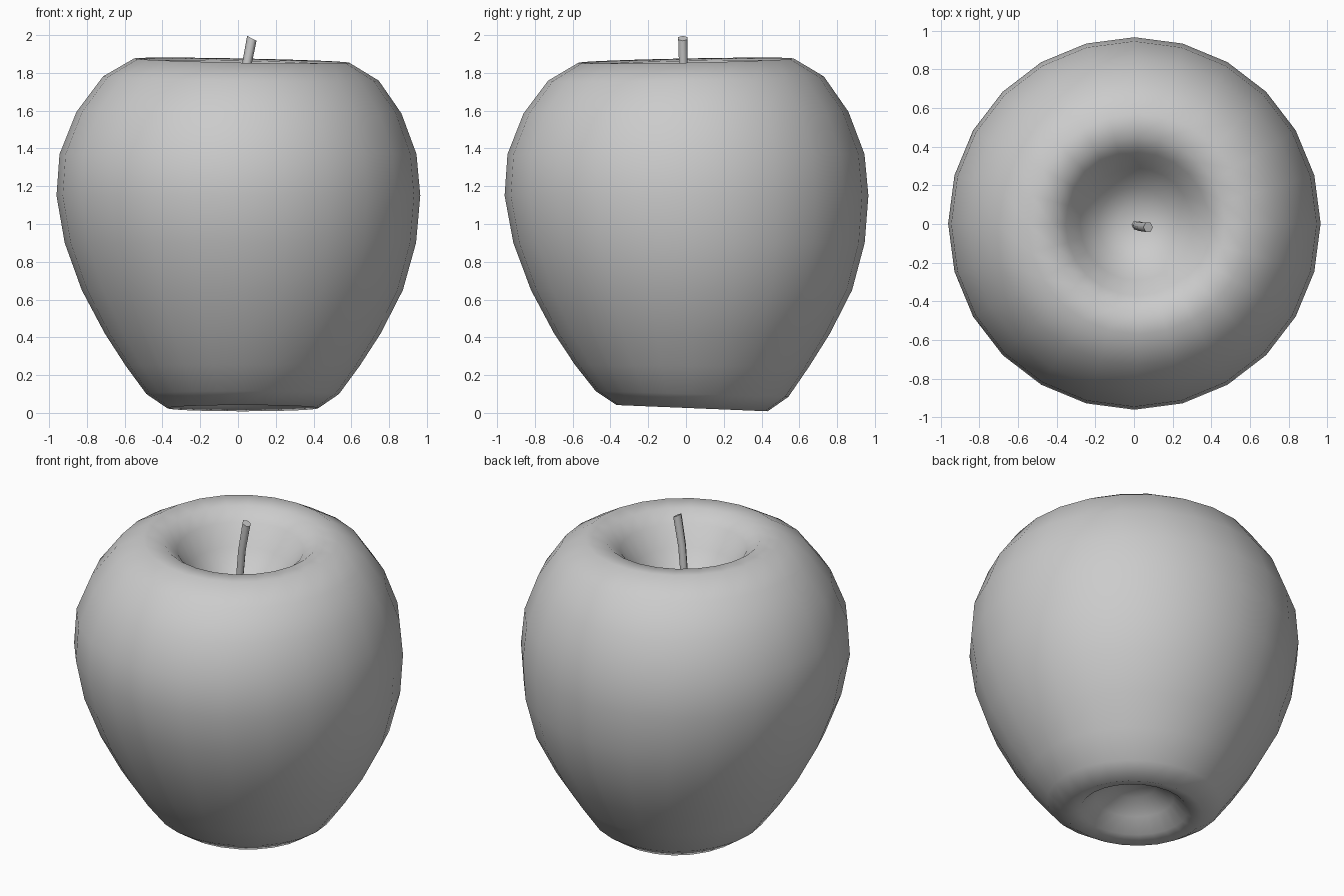
import bpy, bmesh
from math import sin, cos, pi, radians
from mathutils import Vector, Matrix

if "Cube" in bpy.data.objects:
    bpy.data.objects.remove(bpy.data.objects["Cube"], do_unlink=True)

grey = bpy.data.materials.new("plain_grey")
grey.use_nodes = True
grey.diffuse_color = (0.6, 0.6, 0.6, 1)
grey.node_tree.nodes["Principled BSDF"].inputs["Base Color"].default_value = (0.6, 0.6, 0.6, 1)


def skin(name, rings, start=None, end=None):
    """Bridge rings of points, closing each end with a point fan or a flat cap."""
    bm = bmesh.new()
    loops = [[bm.verts.new(p) for p in ring] for ring in rings]
    n = len(loops[0])
    for a, b in zip(loops, loops[1:]):
        for i in range(n):
            j = (i + 1) % n
            bm.faces.new((a[i], a[j], b[j], b[i]))
    for loop, tip in ((loops[0], start), (loops[-1], end)):
        if tip is None:
            bm.faces.new(loop)
        else:
            v = bm.verts.new(tip)
            for i in range(n):
                bm.faces.new((loop[i], loop[(i + 1) % n], v))
    bmesh.ops.recalc_face_normals(bm, faces=bm.faces)
    mesh = bpy.data.meshes.new(name)
    bm.to_mesh(mesh)
    bm.free()
    mesh.materials.append(grey)
    obj = bpy.data.objects.new(name, mesh)
    bpy.context.collection.objects.link(obj)
    return obj


# Fruit: lathed profile (radius, height) from bottom hollow to stem hollow
profile = [(0.12, 0.20), (0.23, 0.13), (0.31, 0.05), (0.40, 0.025), (0.51, 0.10),
           (0.62, 0.25), (0.73, 0.42), (0.85, 0.65), (0.93, 0.90), (0.963, 1.15),
           (0.945, 1.37), (0.86, 1.59), (0.73, 1.77), (0.57, 1.865), (0.45, 1.855),
           (0.37, 1.79), (0.29, 1.67), (0.19, 1.56), (0.09, 1.51)]
SIDES = 24
rings = []
for r, z in profile:
    # the fruit leans slightly back and right low down, and its rims tilt
    low = max(0.0, min(1.0, (1.2 - z) / 0.6))
    high = max(0.0, min(1.0, (z - 1.5) / 0.35))
    cx = 0.025 * low + 0.02 * high
    cy = 0.032 * low
    ring = []
    for i in range(SIDES):
        a = 2 * pi * i / SIDES
        x, y = r * cos(a), r * sin(a)
        tilt = high * 0.02 * (y - x) - max(0, 1 - z / 0.3) * 0.045 * y
        ring.append((cx + x, cy + y, z + tilt))
    rings.append(ring)
fruit = skin("apple_body", rings, start=(0.02, 0.03, 0.22), end=(0.02, 0, 1.50))

# Stem: gently curved six-sided stalk with a slanted tip
path = [(0.012, -0.005, 1.46, 0.026), (0.018, -0.008, 1.62, 0.024),
        (0.038, -0.014, 1.80, 0.025), (0.073, -0.017, 1.983, 0.028)]
stalk = []
for k, (x, y, z, r) in enumerate(path):
    lean = Matrix.Rotation(radians((2, 5, 10, 28)[k]), 3, 'Y')
    stalk.append([Vector((x, y, z)) + lean @ Vector((r * cos(i * pi / 3), r * sin(i * pi / 3), 0))
                  for i in range(6)])
stem = skin("stem", stalk)

# Smooth shading with sharp stem tip
for obj, angle in ((fruit, 80), (stem, 65)):
    bpy.ops.object.select_all(action='DESELECT')
    obj.select_set(True)
    bpy.context.view_layer.objects.active = obj
    bpy.ops.object.shade_smooth_by_angle(angle=radians(angle))
